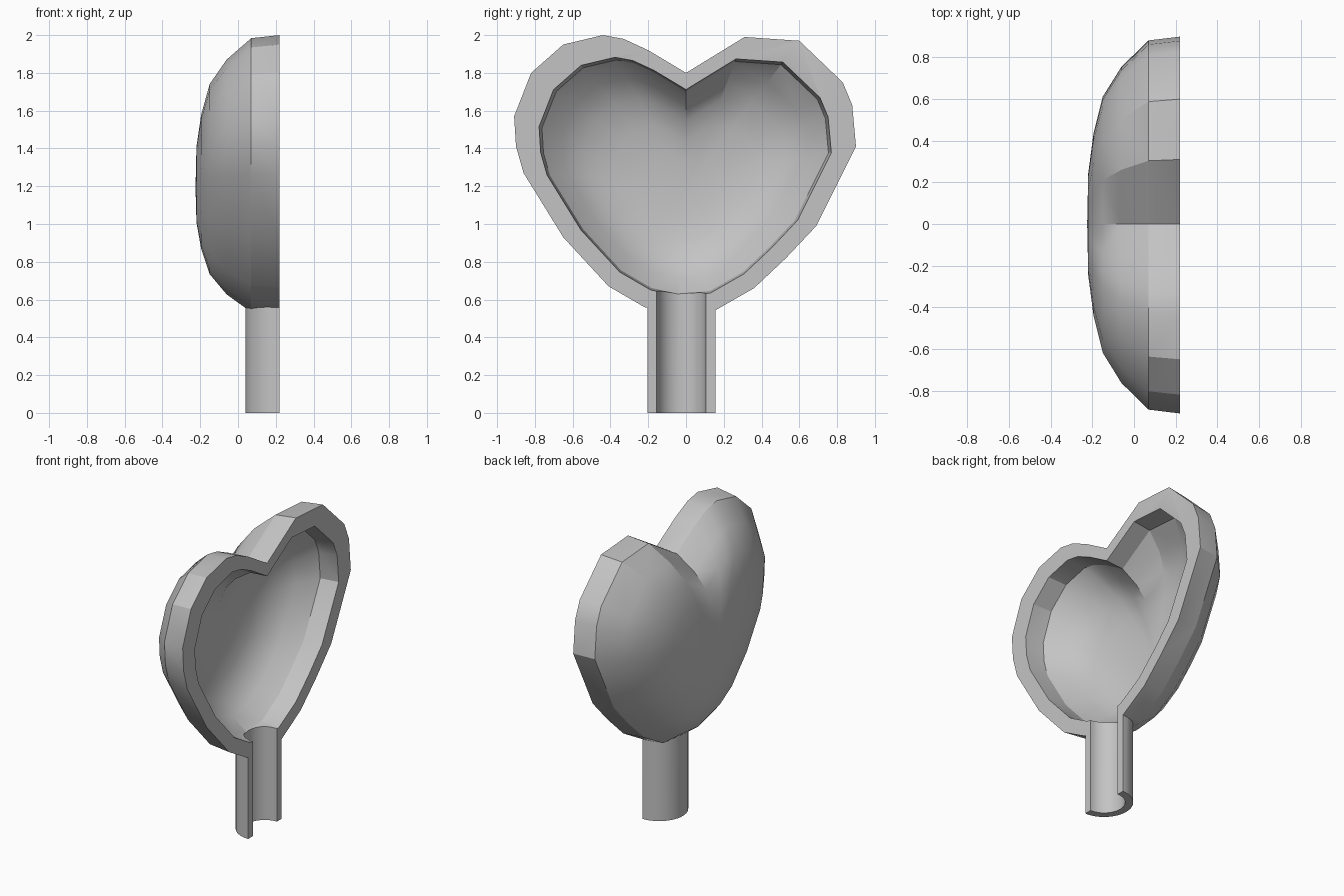
import bpy
import bmesh
import math

if "Cube" in bpy.data.objects:
    bpy.data.objects.remove(bpy.data.objects["Cube"], do_unlink=True)

grey = bpy.data.materials.new("plain_grey")
grey.use_nodes = True
colour = (0.55, 0.55, 0.55, 1)
grey.diffuse_color = colour
grey.node_tree.nodes["Principled BSDF"].inputs["Base Color"].default_value = colour

CUT = 0.22        # x of the flat open side
MID = 1.19        # height the heart is scaled about
STEM_Y = -0.025

# Heart outline as (y, z), starting at the lower tip
OUTLINE = [(-0.05, 0.52), (-0.22, 0.56), (-0.41, 0.67), (-0.65, 0.93),
           (-0.86, 1.27), (-0.9, 1.41), (-0.91, 1.57), (-0.82, 1.8),
           (-0.65, 1.95), (-0.44, 2.0), (-0.33, 1.98), (-0.2, 1.92),
           (0, 1.8), (0.31, 1.99), (0.6, 1.97), (0.83, 1.75),
           (0.88, 1.63), (0.9, 1.41), (0.69, 0.99), (0.53, 0.82),
           (0.36, 0.66), (0.15, 0.54)]
# Depth behind the cut and the outline scale there
RINGS = [(-0.1, 1), (0, 1), (0.15, 0.98), (0.28, 0.84), (0.37, 0.68),
         (0.415, 0.48), (0.44, 0.27)]


def add_object(name, bm):
    bmesh.ops.recalc_face_normals(bm, faces=bm.faces)
    mesh = bpy.data.meshes.new(name)
    bm.to_mesh(mesh)
    bm.free()
    mesh.materials.append(grey)
    obj = bpy.data.objects.new(name, mesh)
    bpy.context.collection.objects.link(obj)
    return obj


def heart(name, size):
    bm = bmesh.new()
    loops = []
    for depth, scale in RINGS:
        k = scale * size
        x = CUT - (depth * size if depth > 0 else depth)
        loops.append([bm.verts.new((x, y * k, MID + (z - MID) * k))
                      for y, z in OUTLINE])
    n = len(OUTLINE)
    for a, b in zip(loops, loops[1:]):
        for i in range(n):
            j = (i + 1) % n
            bm.faces.new((a[i], a[j], b[j], b[i]))
    bm.faces.new(loops[0])
    # Rounded back, closed on a central point
    tip = bm.verts.new((CUT - 0.445 * size, 0, MID))
    for i in range(n):
        bm.faces.new((loops[-1][i], loops[-1][(i + 1) % n], tip))
    bmesh.ops.triangulate(bm, faces=bm.faces)
    return add_object(name, bm)


def cylinder(name, radius, bottom, top):
    bm = bmesh.new()
    bmesh.ops.create_cone(bm, cap_ends=True, segments=48, radius1=radius,
                          radius2=radius, depth=top - bottom)
    bmesh.ops.translate(bm, verts=bm.verts,
                        vec=(CUT, STEM_Y, (top + bottom) / 2))
    return add_object(name, bm)


def combine(target, tool, operation):
    mod = target.modifiers.new(operation, "BOOLEAN")
    mod.operation = operation
    mod.solver = "EXACT"
    mod.object = tool
    bpy.context.view_layer.objects.active = target
    bpy.ops.object.modifier_apply(modifier=mod.name)
    bpy.data.objects.remove(tool, do_unlink=True)


# Outer heart with its stem
shell = heart("heart_mould_half", 1)
combine(shell, cylinder("stem", 0.18, 0, 0.72), "UNION")

# Hollow inside and stem channel
combine(shell, heart("cavity", 0.855), "DIFFERENCE")
combine(shell, cylinder("channel", 0.13, -0.1, 0.75), "DIFFERENCE")

# Flat open side
bm = bmesh.new()
bmesh.ops.create_cube(bm, size=3)
bmesh.ops.translate(bm, verts=bm.verts, vec=(CUT + 1.5, 0, 1))
combine(shell, add_object("open_side", bm), "DIFFERENCE")

bpy.ops.object.select_all(action="DESELECT")
shell.select_set(True)
bpy.context.view_layer.objects.active = shell
bpy.ops.object.shade_smooth_by_angle(angle=math.radians(25))
